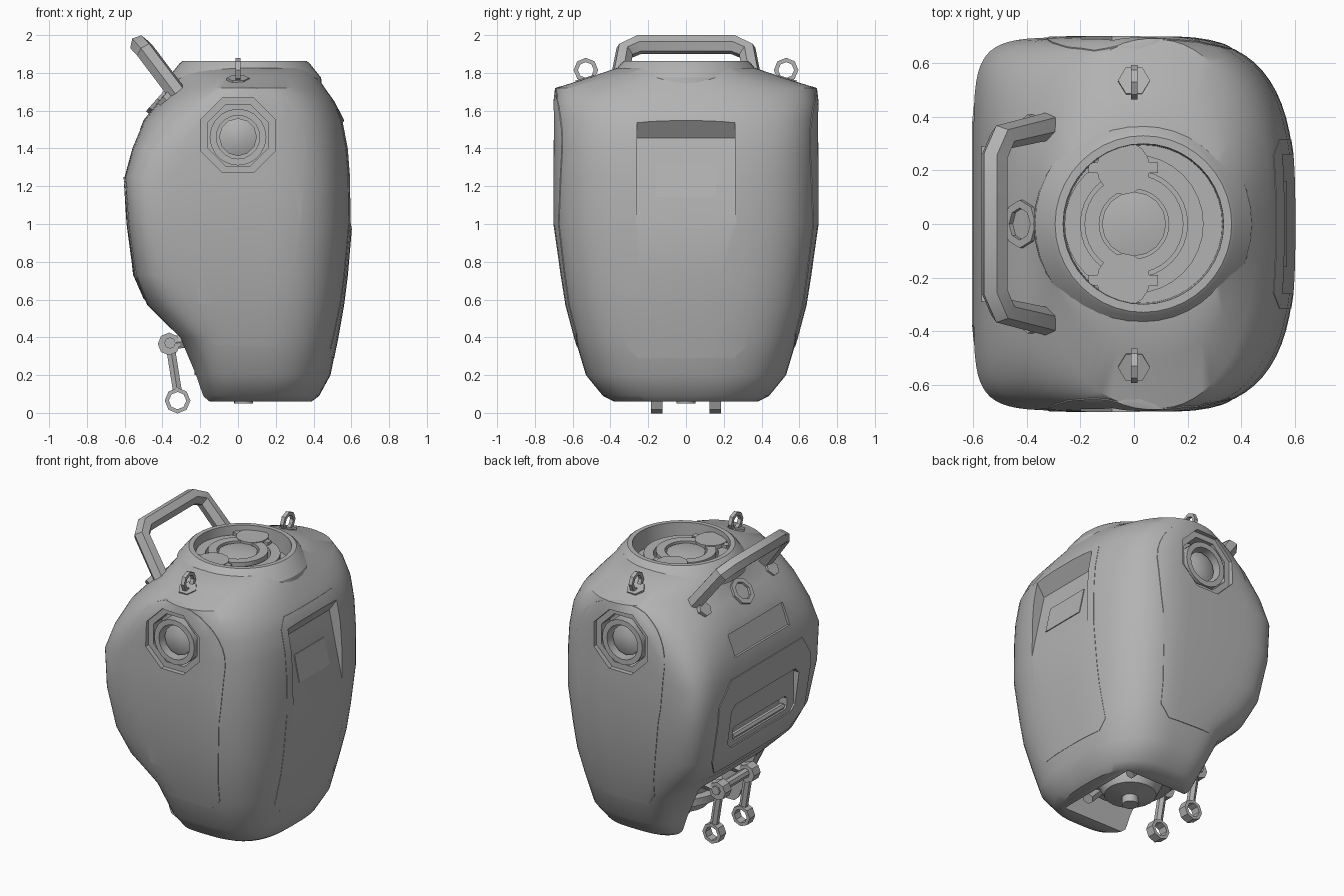
import bpy, bmesh, math
from mathutils import Matrix, Vector

if "Cube" in bpy.data.objects:
    bpy.data.objects.remove(bpy.data.objects["Cube"], do_unlink=True)

grey = bpy.data.materials.new("plain_grey")
grey.use_nodes = True
grey.diffuse_color = (0.45, 0.45, 0.45, 1)
bsdf = next(n for n in grey.node_tree.nodes if n.type == 'BSDF_PRINCIPLED')
bsdf.inputs["Base Color"].default_value = grey.diffuse_color
bsdf.inputs["Roughness"].default_value = 0.6


def finish(name, bm):
    bmesh.ops.remove_doubles(bm, verts=bm.verts, dist=1e-5)
    bmesh.ops.recalc_face_normals(bm, faces=bm.faces)
    mesh = bpy.data.meshes.new(name)
    bm.to_mesh(mesh)
    bm.free()
    mesh.materials.append(grey)
    obj = bpy.data.objects.new(name, mesh)
    bpy.context.collection.objects.link(obj)
    return obj


def smooth(obj, angle=32):
    obj.data.shade_smooth()
    obj.data.set_sharp_from_angle(angle=math.radians(angle))
    return obj


def evaluated_mesh(obj):
    bpy.context.view_layer.update()
    dg = bpy.context.evaluated_depsgraph_get()
    return bpy.data.meshes.new_from_object(obj.evaluated_get(dg))


def boolean(obj, cutter, op='DIFFERENCE', keep=False):
    """Apply a boolean; a cut that loses most of the part is retried with another solver."""
    mod = obj.modifiers.new("cut", 'BOOLEAN')
    mod.operation, mod.object = op, cutter
    result = obj.data
    for solver in ('EXACT', 'FLOAT'):
        mod.solver = solver
        mesh = evaluated_mesh(obj)
        if op == 'INTERSECT' or len(mesh.polygons) > 0.6 * len(obj.data.polygons):
            result = mesh
            break
    obj.modifiers.clear()
    obj.data = result
    if not keep:
        bpy.data.objects.remove(cutter, do_unlink=True)


def prism(name, pts, axis, lo, hi):
    """Extrude a closed outline along x (points are y, z) or y (points are x, z)."""
    bm = bmesh.new()
    place = (lambda p, d: (d, p[0], p[1])) if axis == 'X' else (lambda p, d: (p[0], d, p[1]))
    a, b = ([bm.verts.new(place(p, d)) for p in pts] for d in (lo, hi))
    bm.faces.new(a)
    bm.faces.new(b)
    for i in range(len(pts)):
        j = (i + 1) % len(pts)
        bm.faces.new((a[i], a[j], b[j], b[i]))
    return finish(name, bm)


def lathe(name, profile, loc, normal=(0, 0, 1), n=32, closed=False, turn=0.0):
    """Revolve (radius, height) points about a local axis."""
    bm = bmesh.new()
    m = Matrix.Translation(loc) @ Vector(normal).to_track_quat('Z', 'Y').to_matrix().to_4x4()
    rows = [[bm.verts.new(m @ Vector((r * math.cos(turn + math.tau * k / n),
                                      r * math.sin(turn + math.tau * k / n), h)))
             for k in range(n)] for r, h in profile]
    for i in range(len(rows) if closed else len(rows) - 1):
        a, b = rows[i], rows[(i + 1) % len(rows)]
        for k in range(n):
            j = (k + 1) % n
            bm.faces.new((a[k], a[j], b[j], b[k]))
    return smooth(finish(name, bm))


def disc(name, r, h, loc, normal=(0, 0, 1), n=32, turn=0.0):
    return lathe(name, [(0, 0), (r, 0), (r, h), (0, h)], loc, normal, n, turn=turn)


def ring(name, r_out, r_in, h, loc, normal, n=32, turn=0.0):
    return lathe(name, [(r_in, 0), (r_out, 0), (r_out, h), (r_in, h)], loc, normal, n, True, turn)


def bar(name, a, b, r, n=8):
    a, b = Vector(a), Vector(b)
    return disc(name, r, (b - a).length, a, b - a, n)


def box(name, size, loc, rot_y=0.0):
    bm = bmesh.new()
    m = Matrix.Translation(loc) @ Matrix.Rotation(rot_y, 4, 'Y') @ Matrix.Diagonal((*size, 1))
    bmesh.ops.create_cube(bm, size=1, matrix=m)
    return finish(name, bm)


def chamfered(hw, lo, hi, c):
    return [(-hw, lo + c), (-hw + c, lo), (hw - c, lo), (hw, lo + c),
            (hw, hi - c), (hw - c, hi), (-hw + c, hi), (-hw, hi - c)]


# Shell: horizontal rings of height, x range, half depth, squareness at -x and +x
RINGS = [(.06, -.18, .39, .38, 4, 2.8), (.09, -.2, .43, .44, 4, 2.8),
         (.2, -.23, .49, .53, 4, 2.8), (.4, -.31, .53, .59, 4.5, 2.9),
         (.57, -.48, .56, .635, 5.5, 3), (.73, -.55, .58, .66, 7, 3),
         (1, -.585, .603, .698, 8, 3), (1.25, -.6, .6, .698, 8, 3),
         (1.4, -.56, .588, .698, 6, 3), (1.55, -.5, .56, .698, 4, 2.9),
         (1.65, -.42, .51, .698, 3, 2.7), (1.72, -.36, .46, .69, 2.2, 2.2),
         (1.78, -.34, .42, .5, 2, 2), (1.825, -.3, .38, .37, 2, 2)]


def shell(name):
    bm = bmesh.new()
    rows, n, xc = [], 64, 0.08
    for z, x0, x1, hy, nl, nr in RINGS:
        row = []
        for k in range(n):
            t = math.tau * (k + 0.5) / n
            c, s = math.cos(t), math.sin(t)
            e, half = (nr, x1 - xc) if c > 0 else (nl, xc - x0)
            row.append(bm.verts.new((xc + math.copysign(half * abs(c) ** (2 / e), c),
                                     math.copysign(hy * abs(s) ** (2 / e), s), z)))
        rows.append(row)
    for a, b in zip(rows, rows[1:]):
        for k in range(n):
            j = (k + 1) % n
            bm.faces.new((a[k], a[j], b[j], b[k]))
    bm.faces.new(rows[0])
    bm.faces.new(rows[-1])
    return finish(name, bm)


def inlay(name, outline, axis, lo, hi, grow):
    """Slightly raised panel that follows the shell."""
    obj = shell(name)
    obj.data.transform(Matrix.Diagonal((*grow, 1)))
    boolean(obj, prism("panel_cutter", outline, axis, lo, hi), 'INTERSECT')
    return obj


body = shell("body_shell")

# Side panels with arm sockets
arc = [(0.02 + .345 * math.cos(math.radians(a)), 1.385 + .345 * math.sin(math.radians(a)))
       for a in range(-10, 191, 10)]
side_outline = arc + [(-.3, 1.1), (-.18, .44), (-.12, .36), (.2, .35), (.27, .42), (.34, 1.1)]
for side, word in ((-1, "front"), (1, "back")):
    out = (0, side, 0)
    panel = inlay(word + "_panel", side_outline, 'Y', *sorted((side * .4, side * .9)), (1, 1.006, 1))
    cutter = disc("socket_cutter", .215, .4, (0, side * .57, 1.47), out, 8, math.pi / 8)
    boolean(panel, cutter, keep=True)
    boolean(body, cutter)
    smooth(panel)
    ring(word + "_socket_frame", .225, .175, .09, (0, side * .58, 1.47), out, 8, math.pi / 8)
    ring(word + "_socket_ring", .15, .115, .11, (0, side * .57, 1.46), out, 20)
    lathe(word + "_socket_hub", [(0, 0), (.1, 0), (.1, .07), (.05, .09), (0, .09)],
          (0, side * .57, 1.46), out, 12)
    # Lifting eye on the shoulder
    ring(word + "_lifting_eye", .065, .042, .025, (-.012, side * .53, 1.815), (1, 0, 0), 8)
    disc(word + "_lifting_eye_base", .06, .025, (0, side * .53, 1.75), (0, side * .3, 1), 6)

# Recessed panel on the +x side
right_panel = inlay("right_panel", chamfered(.315, .29, 1.61, .06), 'X', .3, .9, (1.004, 1, 1))
recess = [(.8, 1.565), (.575, 1.565), (.5, 1.455), (.608, .95), (.8, .95)]
cutter = prism("recess_cutter", recess, 'Y', -.26, .26)
boolean(right_panel, cutter, keep=True)
boolean(body, cutter)
smooth(right_panel)
box("right_label_plate", (.009, .32, .18), (.549, 0, 1.23), -.21)

# Hatch and slots on the -x side
hatch = [(-.4, .6), (.4, .6), (.49, .72), (.49, 1.1), (.38, 1.25), (-.38, 1.25), (-.49, 1.1), (-.49, .72)]
left_panel = inlay("left_hatch", hatch, 'X', -.9, -.3, (1.01, 1, 1))
for outline, x in ((chamfered(.36, .76, 1.06, .04), -.55), (chamfered(.29, .79, .88, .02), -.49)):
    cutter = prism("hatch_cutter", outline, 'X', -.9, x)
    boolean(left_panel, cutter, keep=True)
    boolean(body, cutter)
smooth(left_panel)
boolean(body, prism("slot_cutter", [(-.8, 1.36), (-.556, 1.36), (-.505, 1.5), (-.8, 1.5)], 'Y', -.29, .29))
bar("hatch_rail", (-.53, -.27, .81), (-.53, .27, .81), .02, 6)

# Openings at the neck and underneath
boolean(body, disc("neck_cutter", .31, .4, (.035, 0, 1.735), n=40))
base = [(-.7, -.1), (-.7, .42), (-.2, .45), (.28, .42), (.31, -.1)]
boolean(body, prism("base_cutter", base, 'Y', -.3, .3))
smooth(body)

# Neck collar and rings
lathe("neck_collar", [(.41, 1.73), (.405, 1.775), (.345, 1.85), (.33, 1.862), (.3, 1.862), (.295, 1.73)],
      (.035, 0, 0), n=40, closed=True)
ring("neck_outer_ring", .26, .2, .075, (0, 0, 1.73), (0, 0, 1))
ring("neck_inner_ring", .185, .13, .095, (0, 0, 1.73), (0, 0, 1))
lathe("neck_hub", [(0, 0), (.12, 0), (.12, .085), (.06, .095), (0, .095)], (0, 0, 1.73), n=16)
for s in (-1, 1):
    disc("neck_motor", .1, .1, (-.04, s * .21, 1.73), n=16)
    box("neck_motor_mount", (.26, .04, .1), (-.04, s * .21, 1.775))

# Carry handle
curve = bpy.data.curves.new("handle_path", 'CURVE')
curve.dimensions = '3D'
curve.bevel_depth, curve.bevel_resolution, curve.use_fill_caps = .052, 1, True
half = [(-.32, .365, 1.69), (-.49, .325, 1.915), (-.522, .25, 1.949)]
path = half + [(x, -y, z) for x, y, z in reversed(half)]
spline = curve.splines.new('POLY')
spline.points.add(len(path) - 1)
for point, co in zip(spline.points, path):
    point.co = (*co, 1)
temp = bpy.data.objects.new("handle_path", curve)
bpy.context.collection.objects.link(temp)
mesh = evaluated_mesh(temp)
bpy.data.objects.remove(temp, do_unlink=True)
mesh.materials.clear()
mesh.materials.append(grey)
handle = bpy.data.objects.new("carry_handle", mesh)
bpy.context.collection.objects.link(handle)
smooth(handle)
for s in (-1, 1):
    disc("handle_foot", .05, .05, (-.36, s * .36, 1.64), (-.75, 0, .66), 6)
ring("shoulder_knob", .09, .06, .03, (-.405, 0, 1.645), (-.75, 0, .66), 8)

# Hip linkage and machinery underneath
bar("hip_axle", (-.36, -.2, .37), (-.36, .2, .37), .03)
for s in (-1, 1):
    y = s * .155
    disc("hip_pivot", .06, .07, (-.365, y - .035, .365), (0, 1, 0), 8)
    bar("hip_bracket", (-.36, y, .37), (-.1, y, .4), .04, 6)
    bar("hip_rod", (-.355, y, .33), (-.32, y, .11), .027, 6)
    ring("hip_eye", .068, .046, .06, (-.32, y - .03, .065), (0, 1, 0), 8)
    bar("base_strut", (.2, s * .2, .12), (-.1, s * .25, .42), .035, 6)
lathe("base_motor", [(0, .05), (.05, .05), (.05, .1), (.16, .12), (.2, .2), (.2, .44), (0, .44)], (.03, 0, 0), n=20)
ring("base_motor_ring", .26, .19, .05, (.03, 0, .2), (0, 0, 1), 20)
